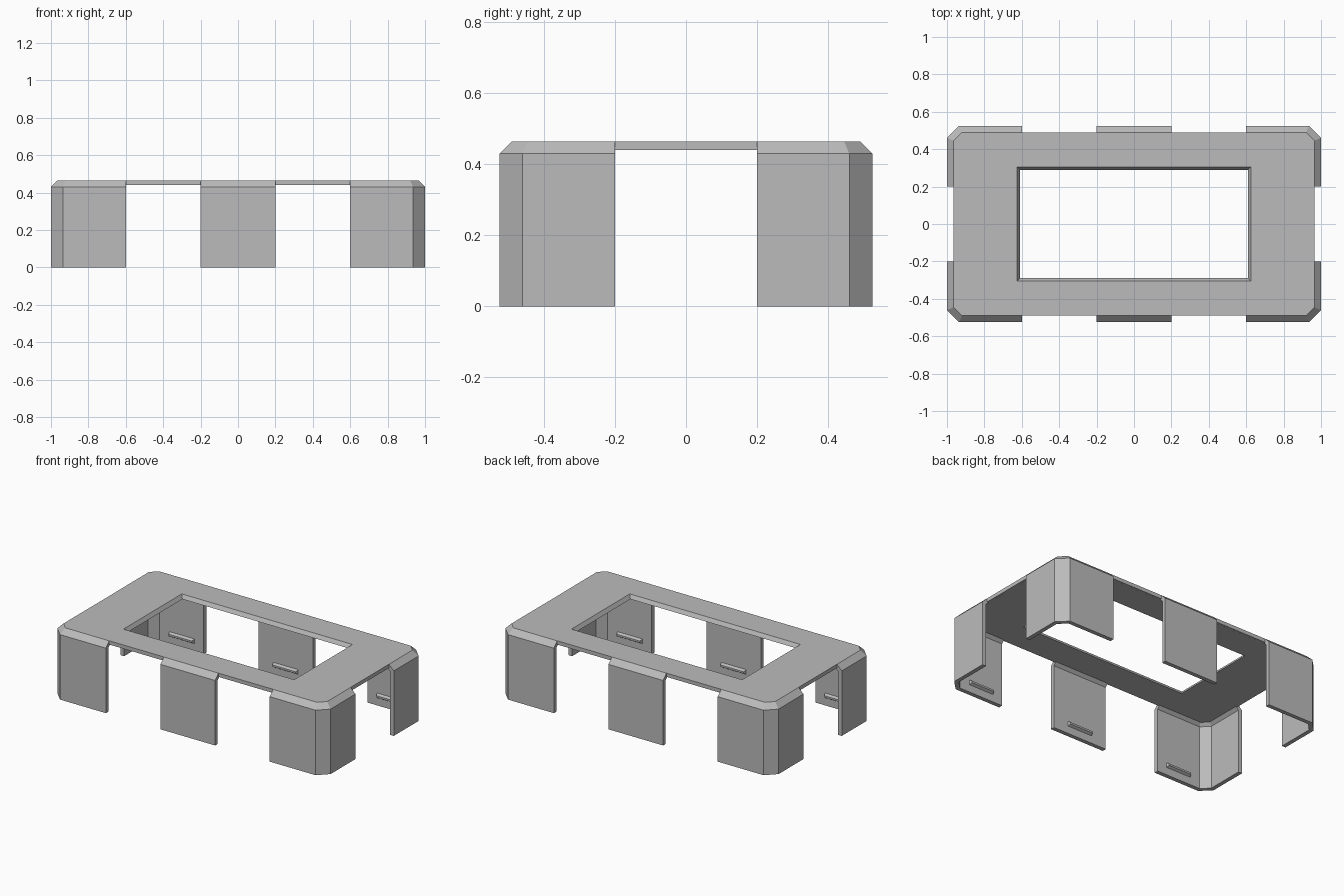
import bpy, bmesh
from mathutils import Vector

if "Cube" in bpy.data.objects:
    bpy.data.objects.remove(bpy.data.objects["Cube"])

HX, HY = 1.0, 0.525        # half length and half depth
CUT = 0.065                # vertical corner chamfer
HEIGHT, PLATE = 0.465, 0.025
BEVEL, WALL = 0.035, 0.027
SHOULDER = HEIGHT - BEVEL

grey = bpy.data.materials.new("plain grey")
grey.use_nodes = True
grey.diffuse_color = (0.5, 0.5, 0.5, 1)
grey.node_tree.nodes["Principled BSDF"].inputs["Base Color"].default_value = (0.5, 0.5, 0.5, 1)


def finish(bm, name):
    bmesh.ops.recalc_face_normals(bm, faces=bm.faces)
    mesh = bpy.data.meshes.new(name)
    bm.to_mesh(mesh)
    bm.free()
    mesh.materials.append(grey)
    ob = bpy.data.objects.new(name, mesh)
    bpy.context.collection.objects.link(ob)
    return ob


def loft(bm, rings):
    """Skin a list of equal point rings and cap both ends."""
    loops = [[bm.verts.new(p) for p in ring] for ring in rings]
    n = len(loops[0])
    for a, b in zip(loops, loops[1:]):
        for i in range(n):
            j = (i + 1) % n
            bm.faces.new((a[i], a[j], b[j], b[i]))
    bm.faces.new(loops[0])
    bm.faces.new(loops[-1])


def octagon(inset, z):
    x, y = HX - inset, HY - inset
    c = CUT - inset * 0.586
    return [(x, c - y, z), (x, y - c, z), (x - c, y, z), (c - x, y, z),
            (-x, y - c, z), (-x, c - y, z), (c - x, -y, z), (x - c, -y, z)]


def rectangle(x, y, z):
    return [(x, -y, z), (x, y, z), (-x, y, z), (-x, -y, z)]


# Chamfered shell: top plate and walls of even thickness
bm = bmesh.new()
inner = BEVEL + WALL * 0.414
loft(bm, [octagon(BEVEL, HEIGHT), octagon(0, SHOULDER), octagon(0, 0),
          octagon(WALL, 0), octagon(WALL, HEIGHT - PLATE - inner + WALL),
          octagon(inner, HEIGHT - PLATE)])
shell = finish(bm, "cover_shell")

# Cutters: tapered window and the openings between the wall panels
bm = bmesh.new()
slope = 0.015 / PLATE
for_z = [HEIGHT - PLATE - 0.05, HEIGHT + 0.05]
loft(bm, [rectangle(0.625 + slope * (z - HEIGHT), 0.305 + slope * (z - HEIGHT), z) for z in for_z])


def opening(edge, side, along_x, start, end):
    """L-shaped notch that removes a wall but leaves the plate edge."""
    lip, under = edge - BEVEL - 0.0005, HEIGHT - PLATE + 0.0002
    back = edge - BEVEL - 0.014
    profile = [(back, -0.1), (back, under), (lip, under), (lip, 0.6), (edge + 0.1, 0.6), (edge + 0.1, -0.1)]
    loft(bm, [[(t, side * d, z) if along_x else (side * d, t, z) for d, z in profile]
              for t in (start, end)])


for side in (-1, 1):
    opening(HX, side, False, -0.2, 0.2)
    for start in (-0.6, 0.2):
        opening(HY, side, True, start, start + 0.4)
cutter = finish(bm, "opening_cutter")
cutter.hide_render = True

mod = shell.modifiers.new("openings", 'BOOLEAN')
mod.operation = 'DIFFERENCE'
mod.solver = 'EXACT'
mod.object = cutter
bpy.context.view_layer.objects.active = shell
bpy.ops.object.modifier_apply(modifier=mod.name)
bpy.data.objects.remove(cutter)

# Snap ridges on the inside of the long walls
for side, label in ((-1, "front"), (1, "back")):
    for x, place in ((-0.76, "right"), (0, "middle"), (0.76, "left")):
        bm = bmesh.new()
        wall = HY - WALL + 0.002
        rings = [[(x + sx * w, side * (wall - d), 0.066 + sz * h) for sx, sz in
                  ((-1, -1), (1, -1), (1, 1), (-1, 1))]
                 for w, h, d in ((0.092, 0.017, 0), (0.085, 0.006, 0.018))]
        loft(bm, rings)
        finish(bm, f"{label}_{place}_snap_ridge")
